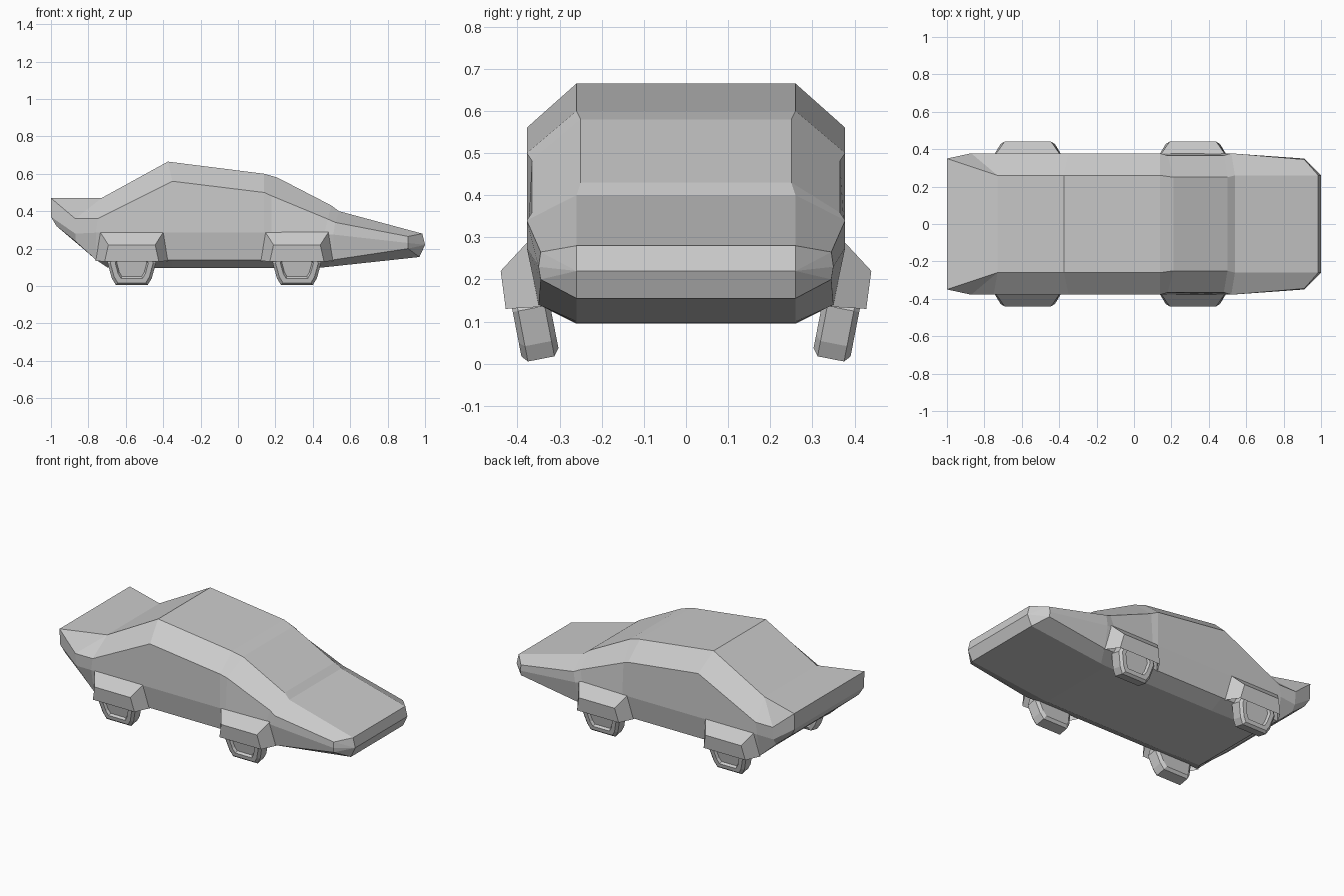
import bpy, bmesh, math
from mathutils import Matrix

if "Cube" in bpy.data.objects:
    bpy.data.objects.remove(bpy.data.objects["Cube"])


def finish(bm, name, mirror=False):
    bmesh.ops.remove_doubles(bm, verts=bm.verts, dist=0.0005)
    bmesh.ops.recalc_face_normals(bm, faces=bm.faces)
    me = bpy.data.meshes.new(name)
    bm.to_mesh(me)
    bm.free()
    ob = bpy.data.objects.new(name, me)
    bpy.context.collection.objects.link(ob)
    if mirror:
        m = ob.modifiers.new("mirror", 'MIRROR')
        m.use_axis = (False, True, False)
        m.use_clip = False
    return ob


def loft(bm, rings, closed):
    vs = [[bm.verts.new(p) for p in r] for r in rings]
    for a, b in zip(vs, vs[1:]):
        n = len(a)
        for i in range(n if closed else n - 1):
            j = (i + 1) % n
            bm.faces.new((a[i], a[j], b[j], b[i]))
    return vs


# Body: half sections from tail to nose as (x, z) for
# roof edge, shoulder, waist, sill, floor edge, with a width list for each
def body():
    mid = (.26, .378, .378, .35, .26)
    sections = [
        ((-1, -1, -1, -.97, -.97), (.35, .35, .345, .335, .26), (.47, .47, .37, .32, .32)),
        ((-.73, -.87, -.87, -.87, -.84), (.26, .378, .37, .345, .26), (.47, .36, .28, .24, .21)),
        ((-.73, -.75, -.76, -.76, -.70), mid, (.47, .36, .285, .14, .10)),
        ((-.375, -.35, -.35, -.35, -.35), mid, (.665, .56, .285, .14, .095)),
        ((.14, .14, .14, .14, .14), mid, (.60, .50, .285, .14, .095)),
        ((.21, .18, .18, .18, .18), (.25, .366, .378, .35, .26), (.58, .482, .285, .14, .095)),
        ((.50, .48, .46, .46, .42), (.25, .366, .376, .35, .26), (.43, .358, .28, .14, .097)),
        ((.54, .52, .51, .51, .46), mid, (.40, .34, .275, .14, .10)),
        ((.985, .91, .91, .91, .97), (.26, .345, .35, .345, .26), (.28, .265, .23, .20, .155)),
        ((.985, 1, 1, 1, .97), (.26,) * 5, (.28, .22, .22, .22, .155)),
    ]
    rings = []
    for xs, ys, zs in sections:
        right = [(x, -y, z) for x, y, z in zip(xs, ys, zs)]
        left = [(x, y, z) for x, y, z in zip(xs, ys, zs)]
        rings.append(right + left[::-1])
    bm = bmesh.new()
    vs = loft(bm, rings, True)
    for r in (vs[0], vs[-1]):
        for i in range(4):
            bm.faces.new((r[i], r[i + 1], r[8 - i], r[9 - i]))
    bmesh.ops.dissolve_degenerate(bm, dist=0.0005, edges=bm.edges)
    finish(bm, "car_body")


# Flared arch, open underneath
def fender(name, cx):
    base = [(-.195, -.345, .135), (-.17, -.375, .29), (.17, -.375, .29), (.195, -.345, .135)]
    lip = [(-.145, -.428, .13), (-.125, -.44, .22), (.125, -.44, .22), (.145, -.428, .13)]
    bm = bmesh.new()
    vs = loft(bm, [[(cx + x, y, z) for x, y, z in r] for r in (base, lip)], False)
    bm.faces.new(vs[1])
    finish(bm, name, True)


# Blocky cambered wheel with recessed hub
def wheel(name, cx):
    half = [(.085, -.122), (.107, -.085), (.13, 0), (.105, .06), (.08, .085)]
    prof = half + [(-x, z) for x, z in reversed(half)]
    steps = [(.045, .6), (.045, .86), (.032, 1), (-.032, 1), (-.045, .88), (-.045, .68), (-.03, .62)]
    tilt = Matrix.Translation((cx, -.367, .131)) @ Matrix.Rotation(math.radians(11), 4, 'X')
    bm = bmesh.new()
    vs = loft(bm, [[(x * s, y, z * s) for x, z in prof] for y, s in steps], True)
    bm.faces.new(vs[0])
    bm.faces.new(vs[-1])
    bmesh.ops.transform(bm, matrix=tilt, verts=bm.verts)
    finish(bm, name, True)


body()
for label, x in (("rear", -.568), ("front", .315)):
    fender(label + "_fenders", x)
    wheel(label + "_wheels", x)
